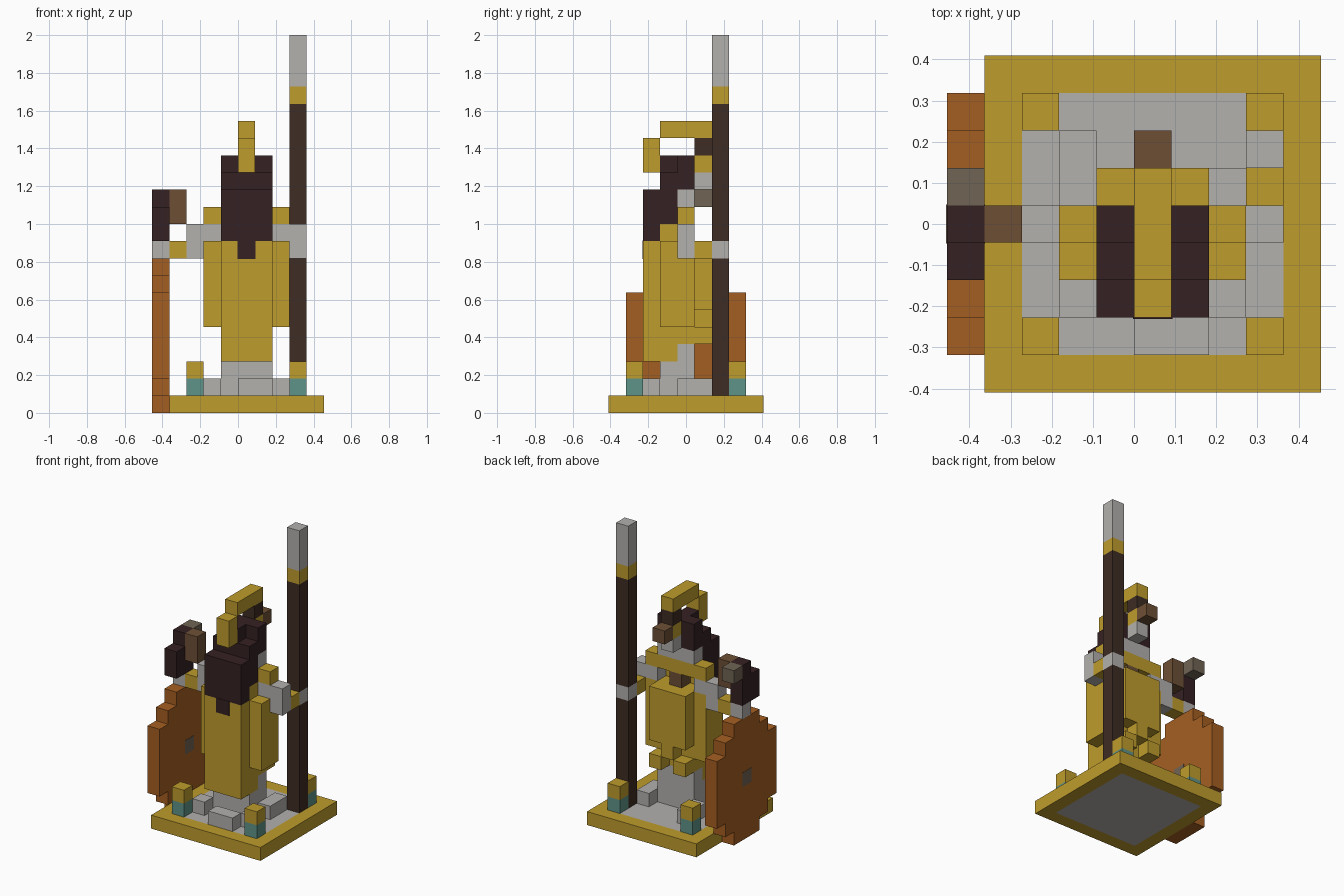
import bpy
import bmesh
from mathutils import Vector

old = bpy.data.objects.get("Cube")
if old:
    bpy.data.objects.remove(old)

U = 1 / 11  # edge of one block


def linear(c):
    c /= 255
    return c / 12.92 if c <= 0.04045 else ((c + 0.055) / 1.055) ** 2.4


def material(name, r, g, b):
    m = bpy.data.materials.new(name)
    color = (linear(r), linear(g), linear(b), 1)
    m.diffuse_color = color
    m.use_nodes = True
    bsdf = m.node_tree.nodes["Principled BSDF"]
    bsdf.inputs["Base Color"].default_value = color
    bsdf.inputs["Roughness"].default_value = 0.9
    return m


gold = material("gold", 191, 156, 45)
silver = material("silver", 179, 177, 174)
maroon = material("dark maroon", 53, 33, 35)
wood = material("dark wood", 62, 44, 36)
orange = material("burnt orange", 165, 95, 34)
brown = material("brown", 109, 79, 53)
taupe = material("taupe", 112, 100, 84)
teal = material("teal", 95, 148, 136)


def part(name, mat, *boxes, grow=0):
    """Blocks given as x, y and z ranges in block units."""
    bm = bmesh.new()
    for xs, ys, zs in boxes:
        lo = Vector((xs[0], ys[0], zs[0])) * U
        hi = Vector((xs[1], ys[1], zs[1])) * U
        size = hi - lo + Vector((grow, grow, grow))
        cube = bmesh.ops.create_cube(bm, size=1)["verts"]
        bmesh.ops.scale(bm, verts=cube, vec=size)
        bmesh.ops.translate(bm, verts=cube, vec=(lo + hi) / 2)
    mesh = bpy.data.meshes.new(name)
    bm.to_mesh(mesh)
    bm.free()
    mesh.materials.append(mat)
    obj = bpy.data.objects.new(name, mesh)
    bpy.context.collection.objects.link(obj)
    return obj


# Depth rows and width columns shared by many parts
def row(i):
    return (i - .5, i + .5)


chest = (-1, 2)
mid = (0, 1)
core = (-1.5, .5)

# Base
part("base_border", gold,
     ((-4, 5), row(-4), (0, 1)), ((-4, 5), row(4), (0, 1)),
     ((-4, -3), (-3.5, 3.5), (0, 1)), ((4, 5), (-3.5, 3.5), (0, 1)))
part("base_floor", silver, ((-3, 4), (-3.5, 3.5), (0, 1)))
part("floor_stones", silver,
     ((0, 2), row(-3), (1, 2)), ((-2, -1), row(-2), (1, 2)),
     ((2, 3), row(-2), (1, 2)), ((2, 3), (-.5, 1.5), (1, 2)),
     ((-2, -1), (.5, 2.5), (1, 2)))
for side, x in (("right", -3), ("left", 3)):
    for end, y in (("front", -3), ("back", 3)):
        part(f"{end}_{side}_post", teal, ((x, x + 1), row(y), (1, 2)))
        part(f"{end}_{side}_post_cap", gold, ((x, x + 1), row(y), (2, 3)))

# Body
part("legs", silver, (chest, row(-1), (1, 3)), (chest, row(0), (1, 4)))
part("robe", gold,
     (chest, (-2.5, -.5), (3, 10)), (chest, row(0), (4, 10)),
     (chest, row(1), (6, 10)), (chest, row(-1), (10, 11)))
part("robe_sides", gold, ((-2, -1), core, (5, 10)), ((2, 3), core, (5, 10)))
part("back_fringe", gold, (mid, row(1), (5, 6)),
     ((-1, 0), row(1), (4, 5)), ((1, 2), row(1), (4, 5)))
part("neck", brown, (mid, row(0), (10, 11)))
part("shoulder_bar", gold, ((-2, 3), row(0), (11, 12)))

# Arms
part("right_arm", silver, ((-3, -1), row(0), (10, 11)), ((-3, -2), row(0), (9, 10)))
part("left_arm", silver, ((2, 4), row(0), (10, 11)), ((3, 4), row(0), (9, 10)))
part("right_cuff", gold, ((-4, -3), row(0), (9, 10)))
part("left_cuff", gold, ((3, 4), row(1), (9, 10)))
part("right_hand", silver, ((-5, -4), row(0), (9, 10)))
part("left_hand", silver, ((3, 4), row(2), (9, 10)))

# Head and helmet
part("beard", maroon, (chest, row(-2), (10, 13)))
part("beard_tip", maroon, (mid, row(-2), (9, 10)), grow=.006)
part("helmet", maroon,
     (chest, row(-1), (11, 14)), (mid, row(-1), (14, 15)),
     (chest, row(0), (13, 15)))
part("helmet_rim", silver, (chest, row(0), (12, 13)), (mid, row(1), (13, 14)))
part("helmet_clasp", gold, (mid, row(1), (14, 15)))
part("crest_support", wood, (mid, row(1), (15, 16)))
part("crest", gold, (mid, (-1.5, 1.5), (16, 17)), (mid, row(-2), (14, 16)))
part("hair_knot", brown, (mid, row(2), (14, 15)))

# Spear
shaft = ((3, 4), row(2))
part("spear_shaft", wood, (*shaft, (1, 9)), (*shaft, (10, 18)))
part("spear_collar", gold, (*shaft, (18, 19)))
part("spear_tip", silver, (*shaft, (19, 22)))

# Shield, a stepped disc
part("shield", orange, *[((-5, -4), (-w, w), (lo, 9 - lo))
                         for w, lo in ((1.5, 0), (2.5, 1), (3.5, 2))])
part("shield_boss", taupe, ((-5, -4), row(0), (4, 5)), grow=.004)

# Perched figure on the right hand
part("perched_body", maroon, ((-5, -4), row(0), (10, 13)), ((-5, -4), row(-1), (10, 12)))
part("perched_wing", brown, ((-4, -3), row(0), (11, 13)))
part("perched_back", taupe, ((-5, -4), row(1), (12, 13)))
